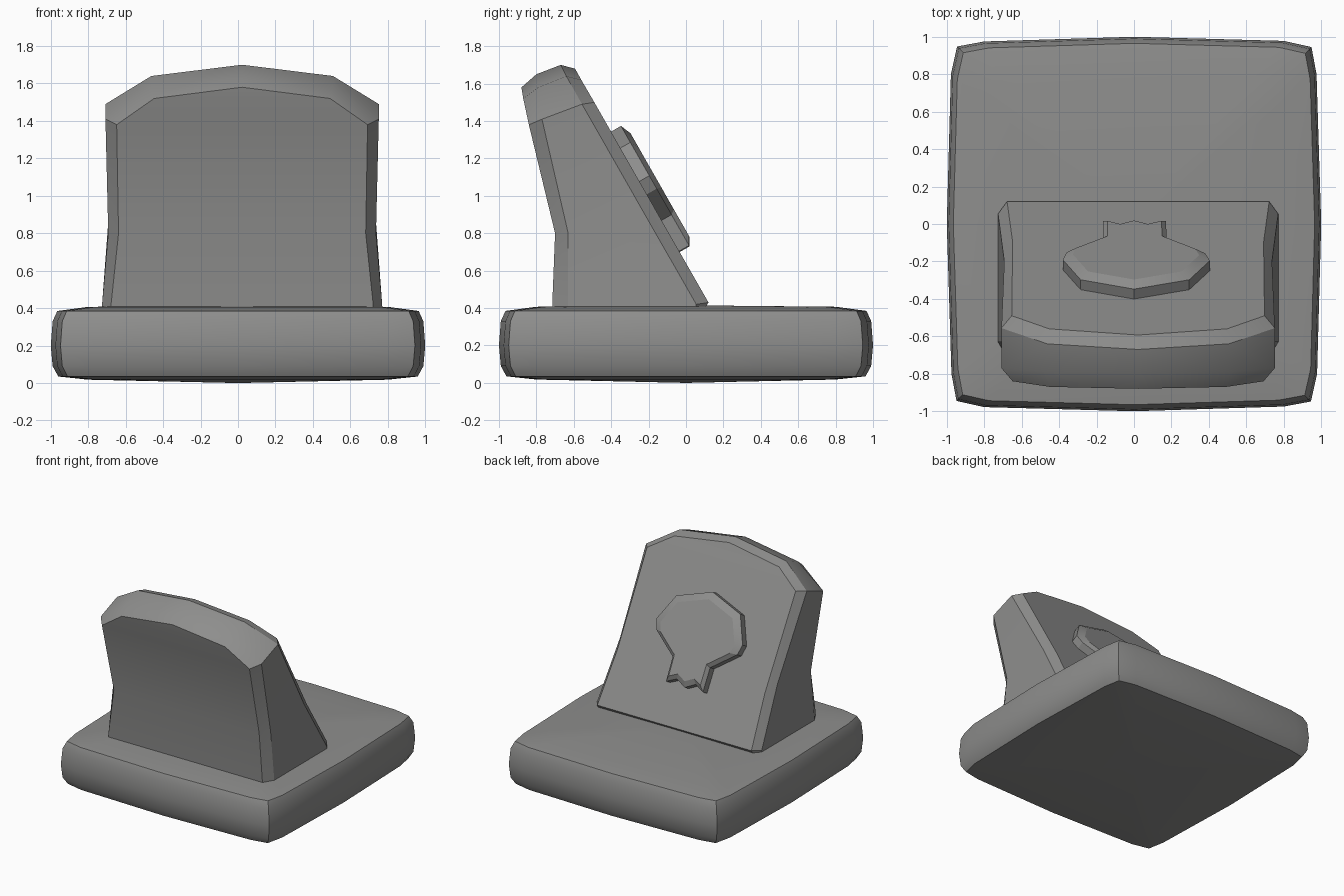
import bpy, bmesh, math
from mathutils import Vector

cube = bpy.data.objects.get("Cube")
if cube:
    bpy.data.objects.remove(cube, do_unlink=True)

grey = bpy.data.materials.new("stone_grey")
grey.use_nodes = True
COLOUR = (0.27, 0.27, 0.265, 1)
grey.diffuse_color = COLOUR
grey.node_tree.nodes["Principled BSDF"].inputs["Base Color"].default_value = COLOUR


def finish(name, bm, angle):
    bmesh.ops.remove_doubles(bm, verts=bm.verts, dist=0.0005)
    bmesh.ops.recalc_face_normals(bm, faces=bm.faces)
    mesh = bpy.data.meshes.new(name)
    bm.to_mesh(mesh)
    bm.free()
    obj = bpy.data.objects.new(name, mesh)
    bpy.context.collection.objects.link(obj)
    mesh.materials.append(grey)
    bpy.ops.object.select_all(action='DESELECT')
    obj.select_set(True)
    bpy.context.view_layer.objects.active = obj
    bpy.ops.object.shade_smooth_by_angle(angle=math.radians(angle))
    return obj


def bridge(bm, a, b):
    n = len(a)
    for i in range(n):
        bm.faces.new((a[i], a[(i + 1) % n], b[(i + 1) % n], b[i]))


# Base: pillow-like slab from stacked outline rings
quarter = [(1, 0), (0.975, 0.8), (0.948, 0.945), (0.8, 0.978)]
outline = []
for k in range(4):
    for x, y in quarter:
        for _ in range(k):
            x, y = -y, x
        outline.append((x, y))
levels = [(0.8, 0.018), (0.96, 0.035), (0.99, 0.09), (1.0, 0.2),
          (0.99, 0.33), (0.965, 0.385), (0.8, 0.407)]
bm = bmesh.new()
rings = [[bm.verts.new((x * s, y * s, z)) for x, y in outline] for s, z in levels]
for a, b in zip(rings, rings[1:]):
    bridge(bm, a, b)
for ring, z in ((rings[0], 0), (rings[-1], 0.415)):
    centre = bm.verts.new((0, 0, z))
    for i in range(len(ring)):
        bm.faces.new((ring[i], ring[(i + 1) % len(ring)], centre))
finish("base", bm, 50)

# Backrest: right half as four chamfer rails, foot to peak, then mirrored
rails = [
    [(.70, -.71, .38), (.70, -.715, .42), (.66, -.70, .8), (.67, -.84, 1.38), (.47, -.87, 1.52), (0, -.88, 1.58)],
    [(.75, -.63, .38), (.748, -.63, .42), (.715, -.63, .8), (.73, -.77, 1.41), (.485, -.79, 1.58), (0, -.80, 1.65)],
    [(.75, .05, .38), (.748, .055, .42), (.715, -.197, .86), (.73, -.556, 1.49), (.485, -.64, 1.64), (0, -.67, 1.70)],
    [(.70, .09, .38), (.70, .12, .43), (.67, -.097, .81), (.675, -.49, 1.5), (.475, -.56, 1.62), (0, -.593, 1.68)],
]
SHIFT = 0.022
bm = bmesh.new()
sides = [[[bm.verts.new((x * s + SHIFT, y, z)) for x, y, z in rail] for rail in rails]
         for s in (1, -1)]
for side in sides:
    for a, b in zip(side, side[1:]):
        for i in range(len(a) - 1):
            bm.faces.new((a[i], a[i + 1], b[i + 1], b[i]))
right, left = sides
for k in (0, 3):
    for i in range(len(rails[0]) - 1):
        bm.faces.new((right[k][i], right[k][i + 1], left[k][i + 1], left[k][i]))
bm.faces.new([r[0] for r in right] + [r[0] for r in reversed(left)])
finish("backrest", bm, 28)

# Shell emblem: chamfered plate lying on the sloping back face
shell = [(0, .626), (.295, .525), (.405, .32), (.38, .24), (.175, .08), (.17, -.11),
         (.085, -.07), (0, -.115), (-.085, -.07), (-.165, -.11), (-.165, .08),
         (-.36, .23), (-.38, .31), (-.285, .525)]
origin = Vector((0, -.09, .8))
up = Vector((0, -.495, .869))
normal = Vector((0, .869, .495))
bm = bmesh.new()


def shell_ring(scale, height):
    ring = []
    for u, v in shell:
        p = origin + up * (.2 + (v - .2) * scale) + normal * height
        ring.append(bm.verts.new((u * scale, p.y, p.z)))
    return ring


loops = [shell_ring(1, -.02), shell_ring(1, .06), shell_ring(.86, .085)]
for a, b in zip(loops, loops[1:]):
    bridge(bm, a, b)
bm.faces.new(loops[0])
bm.faces.new(loops[-1])
finish("shell_emblem", bm, 20)
